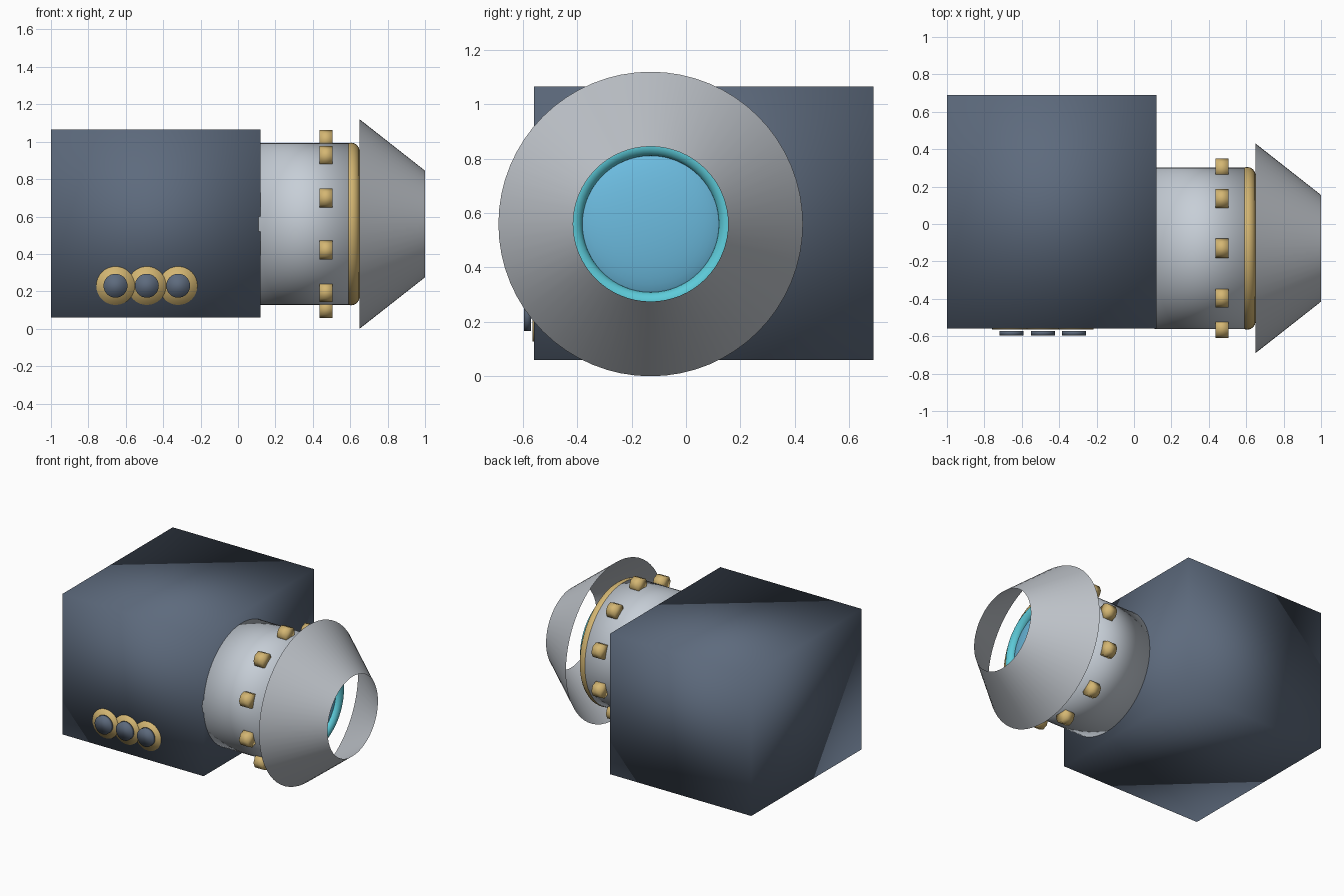
import bpy, math
from mathutils import Matrix

cube = bpy.data.objects.get("Cube")
if cube:
    bpy.data.objects.remove(cube, do_unlink=True)

AXIS_Y, AXIS_Z = -0.13, 0.56
ALONG_X = (0, math.pi / 2, 0)
ALONG_Y = (math.pi / 2, 0, 0)


def material(name, rgb):
    m = bpy.data.materials.new(name)
    m.use_nodes = True
    m.diffuse_color = (*rgb, 1)
    bsdf = m.node_tree.nodes["Principled BSDF"]
    bsdf.inputs["Base Color"].default_value = (*rgb, 1)
    return m


slate = material("dark slate", (0.11, 0.145, 0.205))
silver = material("silver", (0.57, 0.62, 0.68))
grey = material("hood grey", (0.52, 0.55, 0.59))
gold = material("gold", (0.66, 0.47, 0.17))
cyan = material("bright cyan", (0.11, 0.60, 0.70))
blue = material("lens blue", (0.15, 0.50, 0.74))


def finish(name, mat):
    """Name, colour and smooth the newest object."""
    ob = bpy.context.object
    ob.name = ob.data.name = name
    ob.data.materials.append(mat)
    bpy.ops.object.shade_smooth()
    return ob


def cylinder(name, mat, radius, depth, loc, rot, sides=64):
    bpy.ops.mesh.primitive_cylinder_add(vertices=sides, radius=radius, depth=depth,
                                        location=loc, rotation=rot)
    return finish(name, mat)


def torus(name, mat, major, minor, x):
    bpy.ops.mesh.primitive_torus_add(major_radius=major, minor_radius=minor,
                                     major_segments=64, minor_segments=16,
                                     location=(x, AXIS_Y, AXIS_Z), rotation=ALONG_X)
    return finish(name, mat)


# Main housing, softly shaded across its corners
bpy.ops.mesh.primitive_cube_add(size=1, location=(-0.44, 0.065, 0.5625))
housing = finish("housing", slate)
housing.data.transform(Matrix.Diagonal((1.12, 1.25, 1.005, 1)))

# Lens barrel and its front ring
cylinder("barrel", silver, 0.432, 0.50, (0.36, AXIS_Y, AXIS_Z), ALONG_X)
torus("barrel_ring", gold, 0.39, 0.045, 0.605)

# Studs around the barrel
for i in range(10):
    a = math.radians(90 + 36 * i)
    loc = (0.47, AXIS_Y + 0.45 * math.cos(a), AXIS_Z + 0.45 * math.sin(a))
    cylinder(f"stud_{i + 1}", gold, 0.052, 0.07, loc, ALONG_X, 8)

# Domed lens with its glowing rim
bpy.ops.mesh.primitive_uv_sphere_add(segments=48, ring_count=24, radius=0.28,
                                     location=(0.66, AXIS_Y, AXIS_Z), rotation=ALONG_X)
lens = finish("lens", blue)
lens.data.transform(Matrix.Diagonal((1, 1, 0.25, 1)))
torus("lens_rim", cyan, 0.287, 0.037, 0.685)

# Open conical hood, a thin sheet narrowing forward
bpy.ops.mesh.primitive_cone_add(vertices=64, radius1=0.56, radius2=0.285, depth=0.35,
                                end_fill_type='NOTHING',
                                location=(0.825, AXIS_Y, AXIS_Z), rotation=ALONG_X)
finish("hood", grey)

# Row of front buttons on gold plates
for i, x in enumerate((-0.655, -0.4875, -0.32)):
    cylinder(f"button_plate_{i + 1}", gold, 0.103, 0.03,
             (x, -0.549 - 0.0005 * (2 - i), 0.23), ALONG_Y, 32)
    cylinder(f"button_{i + 1}", slate, 0.064, 0.024, (x, -0.583, 0.23), ALONG_Y, 32)
